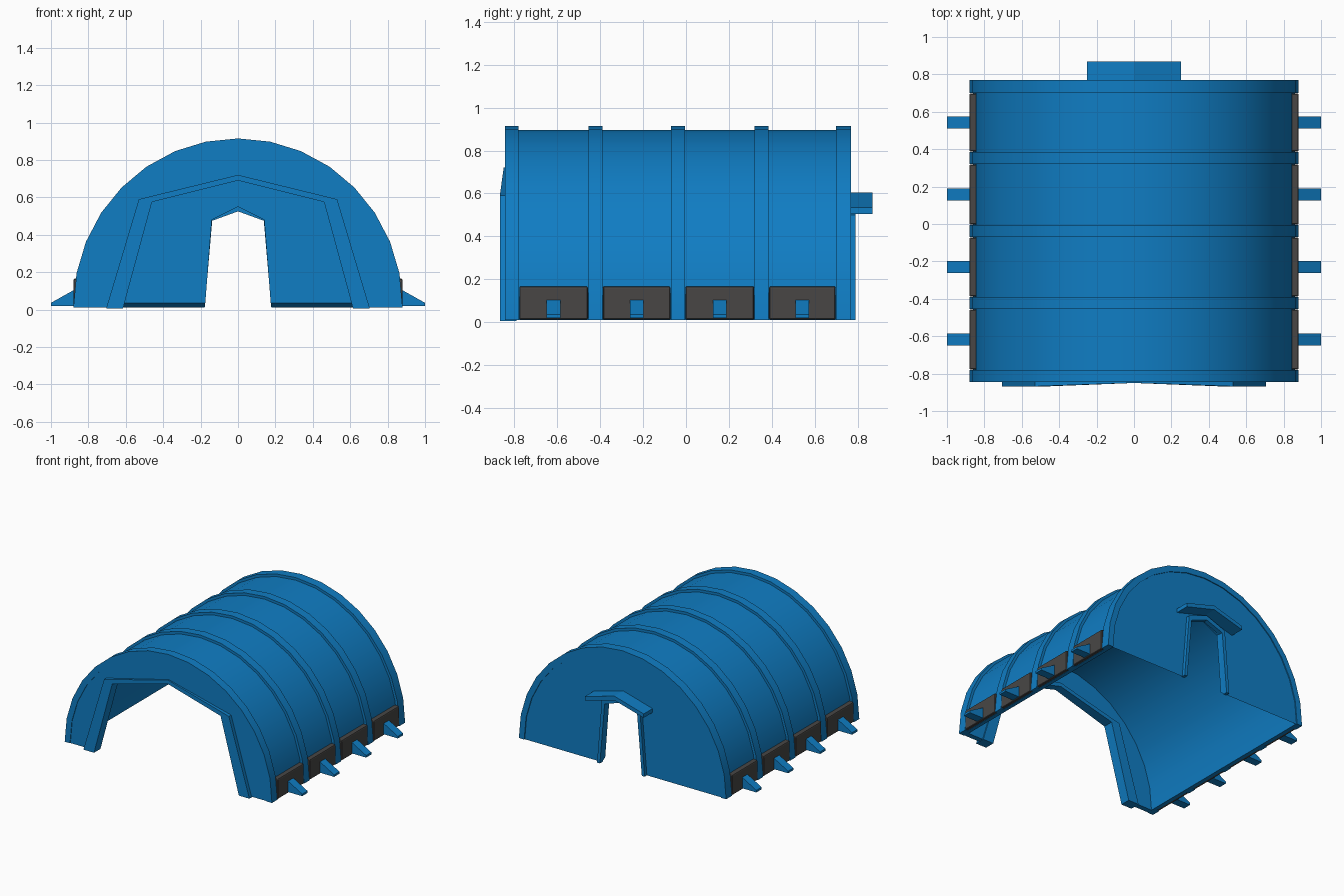
import bpy, bmesh, math

cube = bpy.data.objects.get("Cube")
if cube:
    bpy.data.objects.remove(cube)


def material(name, colour):
    m = bpy.data.materials.new(name)
    m.use_nodes = True
    m.diffuse_color = colour
    bsdf = m.node_tree.nodes["Principled BSDF"]
    bsdf.inputs["Base Color"].default_value = colour
    bsdf.inputs["Roughness"].default_value = 0.7
    return m


BLUE = material("canvas blue", (0.005, 0.205, 0.55, 1))
GREY = material("dark grey", (0.065, 0.062, 0.06, 1))


def prism(name, front, y0, y1, back=None, mat=BLUE, smooth=False):
    """Loft an x-z outline from y0 to y1, optionally to a changed outline."""
    bm = bmesh.new()
    a = [bm.verts.new((x, y0, z)) for x, z in front]
    b = [bm.verts.new((x, y1, z)) for x, z in (back or front)]
    bm.faces.new(a)
    bm.faces.new(b)
    n = len(a)
    for i in range(n):
        j = (i + 1) % n
        bm.faces.new((a[i], a[j], b[j], b[i]))
    bmesh.ops.recalc_face_normals(bm, faces=bm.faces)
    mesh = bpy.data.meshes.new(name)
    bm.to_mesh(mesh)
    bm.free()
    mesh.materials.append(mat)
    ob = bpy.data.objects.new(name, mesh)
    bpy.context.collection.objects.link(ob)
    if smooth:
        bpy.ops.object.select_all(action='DESELECT')
        ob.select_set(True)
        bpy.context.view_layer.objects.active = ob
        bpy.ops.object.shade_smooth_by_angle(angle=math.radians(30))
    return ob


def arch(inset, base=0.01):
    """Half-round outline, from the right foot over the top to the left foot."""
    pts = []
    for i in range(17):
        t = math.pi * (i / 16 - 0.5)
        pts.append(((0.88 - inset) * math.sin(t), 0.02 + (0.895 - inset) * math.cos(t)))
    pts[0], pts[-1] = (pts[0][0], base), (pts[-1][0], base)
    return pts


def gable(foot, shoulder, shoulder_z, apex_z, base=0.01):
    """Five-point opening outline, from the left foot over the apex to the right."""
    return [(foot, base), (shoulder, shoulder_z), (0, apex_z),
            (-shoulder, shoulder_z), (-foot, base)]


# Vaulted shell and its raised ribs
prism("shell", arch(0.02) + arch(0.05)[::-1], -0.83, 0.755, smooth=True)
ribs = [(-0.845, -0.78), (-0.455, -0.39), (-0.07, -0.005), (0.32, 0.385), (0.70, 0.77)]
for i, (y0, y1) in enumerate(ribs):
    prism(f"rib_{i + 1}", arch(0) + arch(0.045)[::-1], y0, y1, smooth=True)

# Front wall with its wide opening
prism("front_wall", arch(0.03) + gable(0.66, 0.495, 0.58, 0.705), -0.84, -0.80)

# Raised frame around the front opening, leaning back at the apex
outer = gable(0.705, 0.53, 0.59, 0.72, 0.005)
inner = gable(0.615, 0.46, 0.575, 0.69, 0.005)
frame = prism("front_frame", outer + inner[::-1], -0.868, -0.79)
for v in frame.data.vertices:
    if abs(v.co.x) < 0.01 and v.co.y < -0.8:
        v.co.y = -0.85

# Back wall with a small door, its lower edge chamfered inward
prism("back_wall",
      arch(0.03, 0.035) + gable(0.175, 0.14, 0.48, 0.55, 0.035), 0.73, 0.763,
      arch(0.03) + gable(0.18, 0.14, 0.48, 0.55))

# Door frame and peaked awning
door_in = gable(0.178, 0.138, 0.475, 0.525)
door_out = gable(0.202, 0.162, 0.50, 0.56)
prism("door_frame", door_out + door_in[::-1], 0.755, 0.79)
prism("door_awning", [(-0.25, 0.535), (0, 0.605), (0.25, 0.535),
                      (0.25, 0.505), (0, 0.573), (-0.25, 0.505)], 0.75, 0.87)

# Skirt plates and wedge pegs along both sides
for side, s in (("left", 1), ("right", -1)):
    for i in range(4):
        y0, y1 = ribs[i][1] + 0.003, ribs[i + 1][0] - 0.003
        plate = [(s * x, z) for x, z in
                 ((0.84, 0.012), (0.88, 0.012), (0.88, 0.16), (0.875, 0.166), (0.84, 0.166))]
        ob = prism(f"skirt_plate_{side}_{i + 1}", plate, y0, y1, mat=GREY)
        bevel = ob.modifiers.new("soft edge", 'BEVEL')
        bevel.width = 0.005
        bevel.segments = 1
        mid = (y0 + y1) / 2
        peg = [(s * x, z) for x, z in
               ((0.86, 0.02), (1.0, 0.02), (1.0, 0.036), (0.875, 0.106), (0.86, 0.106))]
        prism(f"peg_{side}_{i + 1}", peg, mid - 0.032, mid + 0.032)
